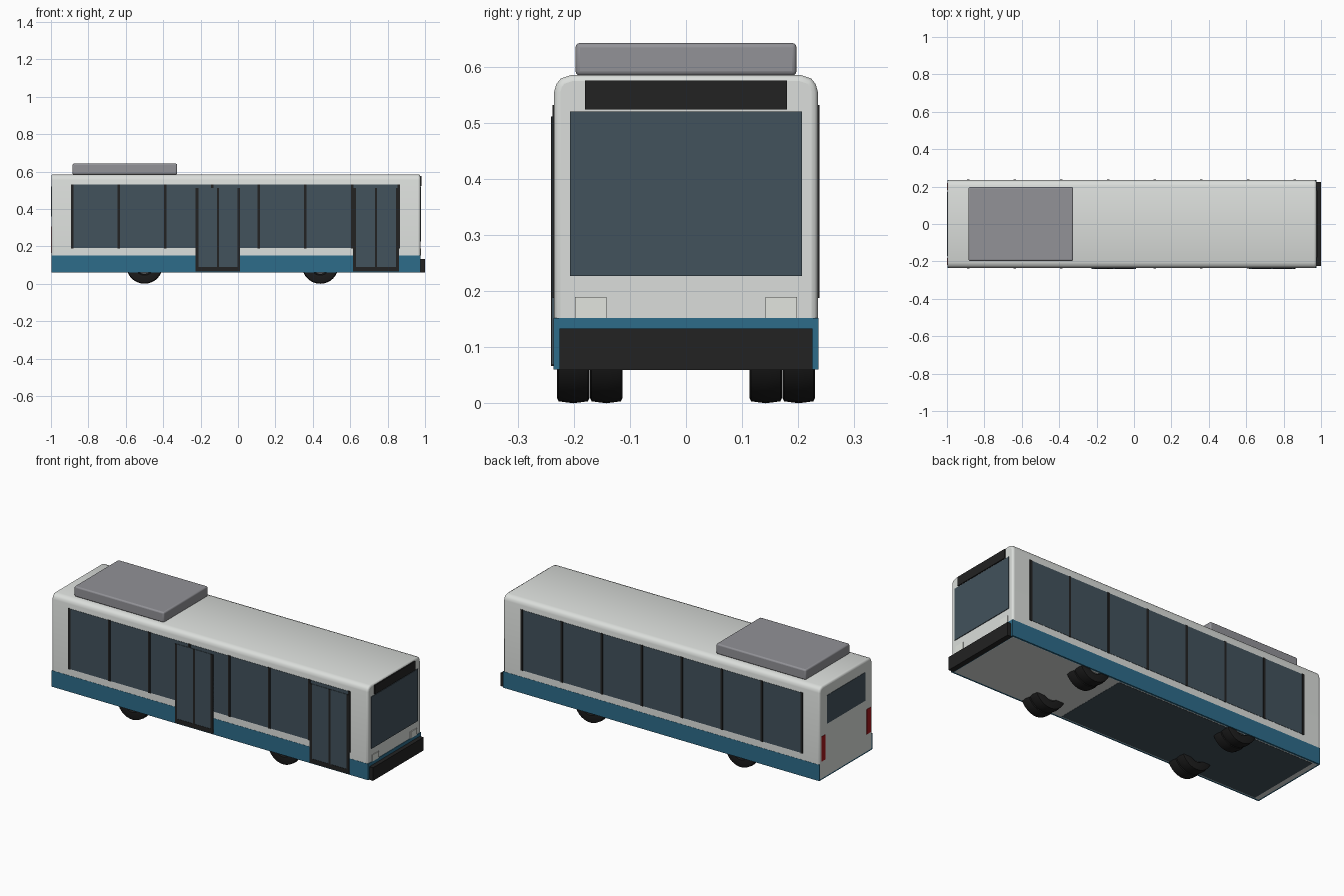
import bpy
import bmesh
import math
from mathutils import Vector

cube = bpy.data.objects.get("Cube")
if cube:
    bpy.data.objects.remove(cube, do_unlink=True)


def material(name, rgb):
    """Flat material from an 8-bit sRGB colour, stored as linear."""
    lin = [((c / 255 + 0.055) / 1.055) ** 2.4 for c in rgb]
    mat = bpy.data.materials.new(name)
    mat.use_nodes = True
    mat.diffuse_color = (*lin, 1)
    mat.node_tree.nodes["Principled BSDF"].inputs["Base Color"].default_value = (*lin, 1)
    return mat


WHITE = material("body_white", (219, 222, 219))
BLUE = material("skirt_blue", (45, 108, 138))
GLASS = material("tinted_glass", (66, 82, 92))
BLACK = material("trim_black", (34, 34, 34))
TYRE = material("tyre_black", (28, 28, 28))
GREY = material("roof_unit_grey", (146, 146, 151))
HUB = material("hub_grey", (100, 100, 102))
RED = material("tail_light_red", (165, 25, 28))
LAMP = material("headlight_white", (226, 229, 223))


def finish(name, bm, *mats):
    bmesh.ops.recalc_face_normals(bm, faces=bm.faces)
    mesh = bpy.data.meshes.new(name)
    bm.to_mesh(mesh)
    bm.free()
    for mat in mats:
        mesh.materials.append(mat)
    obj = bpy.data.objects.new(name, mesh)
    bpy.context.collection.objects.link(obj)
    return obj


def bevel(obj, width, segments, angle=60):
    mod = obj.modifiers.new("Bevel", 'BEVEL')
    mod.width = width
    mod.segments = segments
    mod.limit_method = 'ANGLE'
    mod.angle_limit = math.radians(angle)


def smooth(obj, angle=35):
    bpy.ops.object.select_all(action='DESELECT')
    obj.select_set(True)
    bpy.context.view_layer.objects.active = obj
    bpy.ops.object.shade_smooth_by_angle(angle=math.radians(angle))


def box(name, mat, xs, ys, zs):
    """Box given by its extents on each axis."""
    bm = bmesh.new()
    bmesh.ops.create_cube(bm, size=1)
    for v in bm.verts:
        v.co = [a + (b - a) * (c + 0.5) for (a, b), c in zip((xs, ys, zs), v.co)]
    return finish(name, bm, mat)


# Body shell: rounded-roof cross-section extruded along the bus
half = [(0.235, 0.06), (0.235, 0.555), (0.231, 0.569), (0.223, 0.579), (0.205, 0.585)]
section = half + [(-y, z) for y, z in reversed(half)]
bm = bmesh.new()
face = bm.faces.new([bm.verts.new((-0.998, y, z)) for y, z in section])
ext = bmesh.ops.extrude_face_region(bm, geom=[face])["geom"]
bmesh.ops.translate(bm, vec=(1.973, 0, 0),
                    verts=[g for g in ext if isinstance(g, bmesh.types.BMVert)])
body = finish("body_shell", bm, WHITE)
bevel(body, 0.011, 3)
smooth(body, 40)

# Skirt, floor panel, bumper
box("skirt", BLUE, (-0.997, 0.977), (-0.236, 0.236), (0.0605, 0.152))
box("floor_panel", GLASS, (-0.96, 0.28), (-0.22, 0.22), (0.059, 0.062))
box("front_bumper", BLACK, (0.97, 1.0), (-0.225, 0.225), (0.059, 0.133))

# Roof unit
unit = box("roof_unit", GREY, (-0.885, -0.325), (-0.197, 0.197), (0.584, 0.642))
bevel(unit, 0.008, 3)
smooth(unit, 40)

# Side glazing with evenly spaced pillars
for side, s in (("left", 1), ("right", -1)):
    def wall(depth):
        return tuple(sorted((s * 0.232, s * depth)))
    box(side + "_windows", GLASS, (-0.885, 0.86), wall(0.2365), (0.19, 0.53))
    for i in range(8):
        x = -0.887 + i * 0.2495
        box(f"{side}_pillar_{i + 1}", BLACK, (x - 0.007, x + 0.007), wall(0.238), (0.188, 0.532))

# Double doors on the right side
for name, x0, x1 in (("middle_door", -0.226, 0.012), ("front_door", 0.616, 0.86)):
    mid = (x0 + x1) / 2
    box(name + "_glass", GLASS, (x0, x1), (-0.239, -0.232), (0.07, 0.511))
    for part, a, b in (("rear_post", x0, x0 + 0.014), ("centre_post", mid - 0.006, mid + 0.006),
                       ("front_post", x1 - 0.014, x1)):
        box(f"{name}_{part}", BLACK, (a, b), (-0.2405, -0.232), (0.07, 0.511))
    box(name + "_sill", BLACK, (x0, x1), (-0.2405, -0.232), (0.066, 0.09))

# Front and rear fittings
box("windshield", GLASS, (0.972, 0.979), (-0.207, 0.207), (0.227, 0.52))
box("destination_panel", BLACK, (0.972, 0.981), (-0.18, 0.18), (0.524, 0.575))
box("rear_window", GLASS, (-1.0, -0.993), (-0.17, 0.17), (0.36, 0.52))
for side, s in (("left", 1), ("right", -1)):
    box(side + "_headlight", LAMP, (0.972, 0.979),
        sorted((s * 0.142, s * 0.198)), (0.152, 0.189))
    box(side + "_tail_light", RED, (-1.0, -0.993),
        sorted((s * 0.183, s * 0.22)), (0.165, 0.305))


def wheel(name, x, y):
    """Tyre with recessed hubs on both sides, lathed around y."""
    r = 0.0975
    outer = [(0.012, 0.012), (0.045, 0.014), (0.052, 0.028), (0.088, 0.029), (0.094, 0.026)]
    profile = [(a, -w) for a, w in outer] + [(r, 0)] + [(a, w) for a, w in reversed(outer)]
    profile = [(0, -0.012)] + profile + [(0, 0.012)]
    bm = bmesh.new()
    verts = [bm.verts.new((a, w, 0)) for a, w in profile]
    edges = [bm.edges.new(p) for p in zip(verts, verts[1:])]
    bmesh.ops.spin(bm, geom=verts + edges, axis=(0, 1, 0), cent=(0, 0, 0),
                   angle=math.tau, steps=32)
    bmesh.ops.remove_doubles(bm, verts=bm.verts, dist=0.0001)
    for f in bm.faces:
        c = f.calc_center_median()
        f.material_index = int(math.hypot(c.x, c.z) < 0.047)
    bmesh.ops.translate(bm, verts=bm.verts, vec=Vector((x, y, r)))
    smooth(finish(name, bm, TYRE, HUB))


# Twin wheels on each end of both axles
for axle, x in (("rear", -0.5), ("front", 0.44)):
    for side, s in (("left", 1), ("right", -1)):
        wheel(f"{axle}_{side}_outer_wheel", x, s * 0.201)
        wheel(f"{axle}_{side}_inner_wheel", x, s * 0.142)
